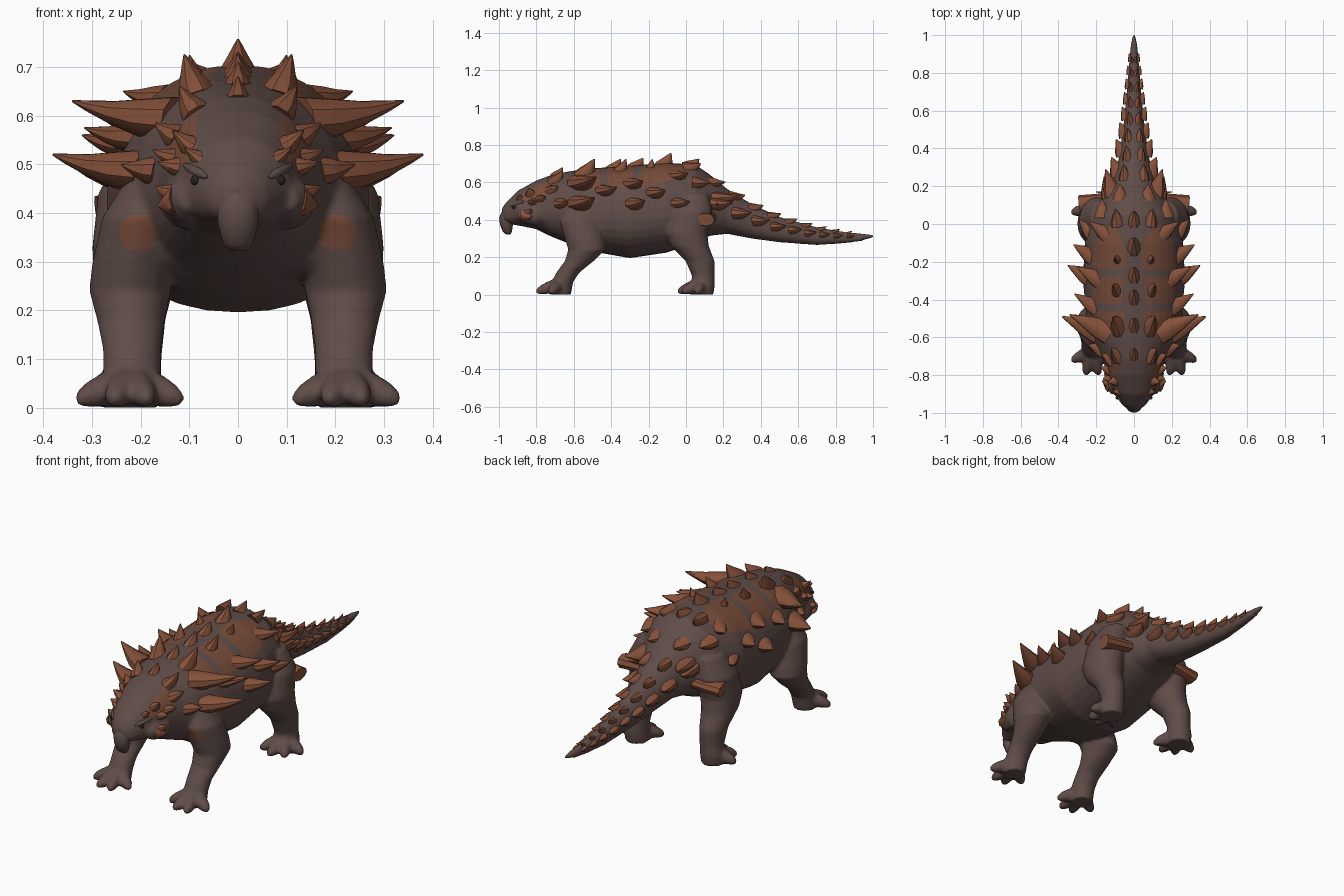
import bpy, bmesh, math
from mathutils import Vector
from mathutils.bvhtree import BVHTree

cube = bpy.data.objects.get("Cube")
if cube:
    bpy.data.objects.remove(cube)


def material(name, rgb):
    m = bpy.data.materials.new(name)
    m.use_nodes = True
    m.diffuse_color = (*rgb, 1)
    m.node_tree.nodes["Principled BSDF"].inputs["Base Color"].default_value = (*rgb, 1)
    return m


HIDE = material("brown_hide", (.115, .073, .065))
PATCH = material("rust_patch", (.185, .073, .043))
HORN = material("rust_horn", (.24, .083, .043))
EYE = material("dark_eye", (.02, .015, .015))


def tube(bm, stations, sides=20, power=1.0, pinch=0.0):
    """Closed loft through (centre, u, v) stations; pinch narrows the +v side."""
    rings = []
    for c, u, v in stations:
        ring = []
        for i in range(sides):
            a = 2 * math.pi * i / sides
            ca, sa = math.cos(a), math.sin(a)
            cu = math.copysign(abs(ca) ** power, ca) * (1 - pinch * sa)
            sv = math.copysign(abs(sa) ** power, sa)
            ring.append(bm.verts.new(Vector(c) + Vector(u) * cu + Vector(v) * sv))
        rings.append(ring)
    faces = [bm.faces.new(rings[0]), bm.faces.new(rings[-1])]
    for a, b in zip(rings, rings[1:]):
        for i in range(sides):
            j = (i + 1) % sides
            faces.append(bm.faces.new((a[i], a[j], b[j], b[i])))
    bmesh.ops.recalc_face_normals(bm, faces=faces)


def taper(bm, base, tip, r, profile, sides=9, wide=1.0, bow=0.0):
    """Tapered prong; profile holds (fraction along, radius factor)."""
    base, tip = Vector(base), Vector(tip)
    d = (tip - base).normalized()
    u = Vector((0, 1, 0)) - d * d.y
    if u.length < .2:
        u = Vector((1, 0, 0)) - d * d.x
    u.normalize()
    v = d.cross(u)
    stations = []
    for t, k in profile:
        c = base.lerp(tip, t) - Vector((0, 0, bow * math.sin(math.pi * t)))
        stations.append((c, u * r * k * wide, v * r * k))
    tube(bm, stations, sides)


def finish(bm, name, mat, angle=40):
    me = bpy.data.meshes.new(name)
    bm.to_mesh(me)
    bm.free()
    ob = bpy.data.objects.new(name, me)
    bpy.context.collection.objects.link(ob)
    me.materials.append(mat)
    bpy.ops.object.select_all(action='DESELECT')
    ob.select_set(True)
    bpy.context.view_layer.objects.active = ob
    bpy.ops.object.shade_smooth_by_angle(angle=math.radians(angle))
    return ob


# Trunk sections: y, half width, bottom, top
TRUNK = [(-.985, .025, .39, .46), (-.96, .06, .38, .495), (-.9, .105, .37, .555),
         (-.8, .14, .35, .61), (-.72, .165, .31, .64), (-.62, .215, .27, .66),
         (-.5, .25, .23, .675), (-.3, .27, .195, .69), (-.1, .26, .225, .705),
         (.05, .22, .28, .695), (.13, .165, .315, .64), (.22, .115, .325, .565),
         (.35, .08, .3, .485), (.5, .058, .28, .415), (.7, .038, .265, .36),
         (.85, .026, .275, .335), (.95, .017, .288, .325)]


def trunk_at(y):
    for a, b in zip(TRUNK, TRUNK[1:]):
        if a[0] <= y <= b[0]:
            t = (y - a[0]) / (b[0] - a[0])
            return [p + (q - p) * t for p, q in zip(a, b)]
    return TRUNK[-1]


# Leg sections: x, y, z, x radius, y radius
FORELEG = [(.18, -.57, .47, .05, .07), (.195, -.565, .39, .085, .11), (.215, -.54, .29, .086, .105),
           (.222, -.53, .24, .084, .1), (.22, -.57, .18, .07, .078), (.218, -.63, .12, .06, .062),
           (.218, -.66, .07, .06, .058), (.22, -.67, 0, .055, .055)]
HINDLEG = [(.17, .04, .54, .06, .08), (.195, .025, .44, .093, .118), (.205, 0, .33, .095, .115),
           (.212, .02, .26, .084, .102), (.215, .075, .18, .066, .078),
           (.215, .092, .1, .058, .06), (.22, .09, .05, .062, .064), (.22, .085, 0, .06, .062)]
FORETOES = [(.115, -.735), (.185, -.8), (.258, -.8), (.332, -.725)]
HINDTOES = [(.13, -.005), (.205, -.045), (.28, -.02), (.333, .06)]
TOE = [(0, 1), (.45, .95), (.72, .8), (.9, .55), (1, .25)]

# Body, legs and toes fused into one skin
bm = bmesh.new()
tube(bm, [((0, y, (lo + hi) / 2), (w, 0, 0), (0, 0, (hi - lo) / 2))
          for y, w, lo, hi in TRUNK], 32, .92, .1)
# chest spanning the shoulders
taper(bm, (-.27, -.55, .36), (.27, -.55, .36), .095,
      [(0, .4), (.08, .85), (.2, 1), (.5, 1), (.8, 1), (.92, .85), (1, .4)], 20, 1.1)
for s in (-1, 1):
    for leg, toes in ((FORELEG, FORETOES), (HINDLEG, HINDTOES)):
        tube(bm, [((s * x, y, z), (rx, 0, 0), (0, ry, 0)) for x, y, z, rx, ry in leg])
        foot = leg[-1]
        for x, y in toes:
            taper(bm, (s * foot[0], foot[1], .06), (s * x, y, .014), .035, TOE, 12)
    # jaw corner
    taper(bm, (s * .1, -.72, .42), (s * .1, -.9, .43), .06, [(0, .6), (.4, 1), (.8, .8), (1, .4)], 12)
body = finish(bm, "body", HIDE)
rm = body.modifiers.new("fuse", 'REMESH')
rm.mode = 'VOXEL'
rm.voxel_size = .008
sm = body.modifiers.new("soften", 'SMOOTH')
sm.factor = .5
sm.iterations = 5
for name in ("fuse", "soften"):
    bpy.ops.object.modifier_apply(modifier=name)
bpy.ops.object.shade_smooth_by_angle(angle=math.radians(60))
body.data.materials.clear()
body.data.materials.append(HIDE)
body.data.materials.append(PATCH)


def is_patch(c, n):
    x = abs(c.x)
    shoulder = n.y < 0 and -.75 < c.y < -.5 and math.hypot(x - .205, c.z - .36) < .038
    brow = -.88 < c.y < -.74 and c.z > .5 and .085 < x < .15
    rear = -.24 < c.y and math.hypot((x - .13) / .09, (c.y + .22) / .21) < 1
    middle = -.42 < c.y < -.28 and .06 < x < .23
    collar = -.58 < c.y < -.46 and .05 < x < .21
    return shoulder or brow or (c.z > .57 and (rear or middle or collar))


for p in body.data.polygons:
    p.material_index = int(is_patch(p.center, p.normal))

probe = bmesh.new()
probe.from_mesh(body.data)
skin = BVHTree.FromBMesh(probe)
probe.free()
SPIKE = [(0, 1), (.3, .84), (.6, .52), (.85, .24), (1, .05)]


def horn(bm, tip, r, lean, drop=0.0):
    """Spike rooted in the skin; drop aims the root sideways into the flank."""
    tip = Vector(tip)
    start = tip - Vector((0, lean, 0))
    if drop:
        root = skin.ray_cast(start, Vector((-.6 * tip.x, 0, -drop)))[0]
    else:
        root = skin.find_nearest(start)[0]
    base = root - (tip - root).normalized() * (.012 + .6 * r)
    taper(bm, base, tip, r, SPIKE, 9, 1.3, .04 * (tip - base).length)


# Paired armour: tip x, y, z, radius, backward lean
FLANK = [(.38, -.49, .52, .048, .07), (.34, -.48, .63, .05, .08), (.315, -.37, .575, .036, .06),
         (.35, -.22, .505, .04, .05), (.3, -.23, .61, .038, .05), (.32, -.11, .56, .038, .05),
         (.29, .02, .5, .034, .05), (.235, .01, .65, .034, .05), (.2, .17, .49, .036, .06)]
BACK = [(.12, -.66, .66, .036, .04), (.11, -.49, .725, .045, .05), (.11, -.32, .725, .032, .03),
        (.1, -.18, .725, .025, .01), (.1, .08, .7, .036, .05), (.17, .13, .6, .037, .06),
        (.15, .29, .53, .04, .08)]
FACE = [(.135, -.84, .57, .03, .01), (.165, -.82, .505, .028, .01), (.165, -.83, .415, .034, .01),
        (.17, -.83, .455, .026, .01), (.175, -.76, .53, .028, .02), (.17, -.69, .585, .032, .03),
        (.11, -.89, .535, .022, .01), (.24, -.64, .5, .034, .04)]
DROP = .11
for name, rows, drop in (("flank_spikes", FLANK, DROP), ("back_spikes", BACK, 0), ("face_horns", FACE, 0)):
    bm = bmesh.new()
    for x, y, z, r, lean in rows:
        for s in (-1, 1):
            # sideways aim grows with how far out the tip sits
            horn(bm, (s * x, y, z), r, lean, drop * x)
    finish(bm, name, HORN)

# Spine ridge
bm = bmesh.new()
for y, z, r in ((-.66, .68, .028), (-.5, .71, .034), (-.35, .725, .036),
                (-.23, .73, .038), (-.08, .757, .044), (.07, .725, .038)):
    horn(bm, (0, y, z), r, .03)
finish(bm, "spine_spikes", HORN)

# Tail armour, shrinking toward the tip
bm = bmesh.new()
y = .21
while y < .93:
    _, w, lo, hi = trunk_at(y)
    k = 1 - y * .82
    mid = (lo + hi) / 2
    for s in (-1, 1):
        horn(bm, (s * (w + .055 * k * k), y + .05 * k, mid + (hi - mid) * .35), .05 * k, .07 * k)
        horn(bm, (s * w * .62, y, hi + .035 * k), .042 * k, .06 * k)
    y += .04 + .08 * k
finish(bm, "tail_spikes", HORN)

# Tail tip
bm = bmesh.new()
taper(bm, (0, .9, .306), (0, 1, .312), .021, [(0, 1), (.5, .75), (.85, .4), (1, .12)], 12)
finish(bm, "tail_tip", HIDE)

# Hooked beak
bm = bmesh.new()
tube(bm, [((0, y, z), (rx, 0, 0), (0, ry, 0)) for y, z, rx, ry in
          ((-.95, .322, .018, .012), (-.955, .335, .03, .024), (-.96, .375, .041, .035),
           (-.957, .41, .044, .042), (-.945, .44, .04, .042), (-.935, .465, .024, .025))], 16)
finish(bm, "beak", HIDE, 60)

# Eyes under low brow ridges
bm = bmesh.new()
brows = bmesh.new()
for s in (-1, 1):
    spot = skin.find_nearest(Vector((s * .1, -.93, .47)))[0]
    ball = bmesh.ops.create_uvsphere(bm, u_segments=12, v_segments=8, radius=.01)
    bmesh.ops.translate(bm, verts=ball["verts"], vec=spot)
    front = skin.find_nearest(spot + Vector((-s * .02, -.03, .008)))[0]
    rear = skin.find_nearest(spot + Vector((s * .03, .05, .035)))[0]
    taper(brows, front, rear, .011, [(0, .3), (.3, 1), (.7, 1), (1, .4)], 10)
finish(bm, "eyes", EYE)
finish(brows, "brows", HIDE, 60)
